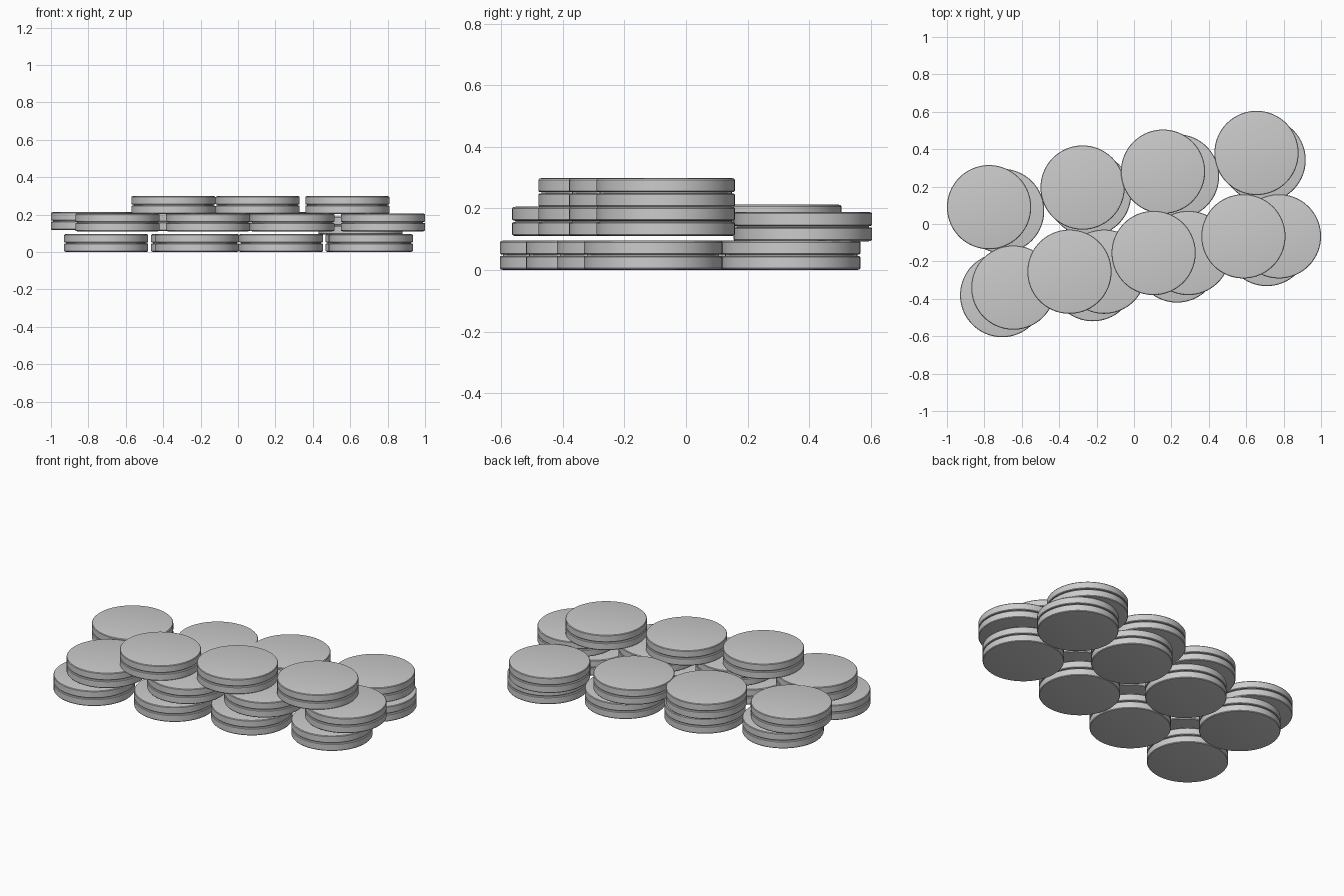
import bpy, bmesh, math

if "Cube" in bpy.data.objects:
    bpy.data.objects.remove(bpy.data.objects["Cube"])

R, H, SEG = 0.225, 0.096, 96

# half-profile of one grooved disc: (radius, height)
M = H / 2
PROFILE = [(R - 0.012, 0), (R - 0.003, 0.002), (R, 0.006),
           (R, M - 0.006), (R - 0.003, M - 0.003), (R - 0.010, M - 0.002),
           (R - 0.010, M + 0.002), (R - 0.003, M + 0.003), (R, M + 0.006),
           (R, H - 0.006), (R - 0.003, H - 0.002), (R - 0.012, H)]


def disc_mesh():
    bm = bmesh.new()
    rings = [[bm.verts.new((r * math.cos(2 * math.pi * i / SEG),
                            r * math.sin(2 * math.pi * i / SEG), z))
              for i in range(SEG)] for r, z in PROFILE]
    for a, b in zip(rings, rings[1:]):
        for i in range(SEG):
            j = (i + 1) % SEG
            bm.faces.new((a[i], a[j], b[j], b[i]))
    bm.faces.new(rings[0][::-1])
    bm.faces.new(rings[-1])
    me = bpy.data.meshes.new("disc")
    bm.to_mesh(me)
    bm.free()
    return me


# layers of discs: (x, y, base z)
LAYERS = {
    "front_bottom_disc": [(-0.705, -0.38, 0), (-0.22, -0.295, 0),
                          (0.23, -0.195, 0), (0.71, -0.107, 0)],
    "back_bottom_disc": [(-0.705, 0.07, 0), (-0.24, 0.16, 0),
                         (0.23, 0.255, 0), (0.693, 0.342, 0)],
    "front_middle_disc": [(-0.645, -0.34, 0.11), (-0.16, -0.255, 0.11),
                          (0.29, -0.155, 0.11), (0.775, -0.066, 0.11)],
    "back_upper_disc": [(-0.775, 0.09, 0.117), (-0.275, 0.195, 0.112),
                        (0.155, 0.28, 0.117), (0.655, 0.38, 0.093)],
    "front_top_disc": [(-0.345, -0.255, 0.203), (0.105, -0.155, 0.203),
                       (0.585, -0.066, 0.203)],
}

mesh = disc_mesh()
discs = []
for name, spots in LAYERS.items():
    for n, p in enumerate(spots, 1):
        ob = bpy.data.objects.new(f"{name}_{n}", mesh)
        ob.location = p
        bpy.context.collection.objects.link(ob)
        discs.append(ob)

# smooth rims, sharp edges
bpy.context.view_layer.objects.active = discs[0]
discs[0].select_set(True)
bpy.ops.object.shade_smooth_by_angle(angle=math.radians(30))
